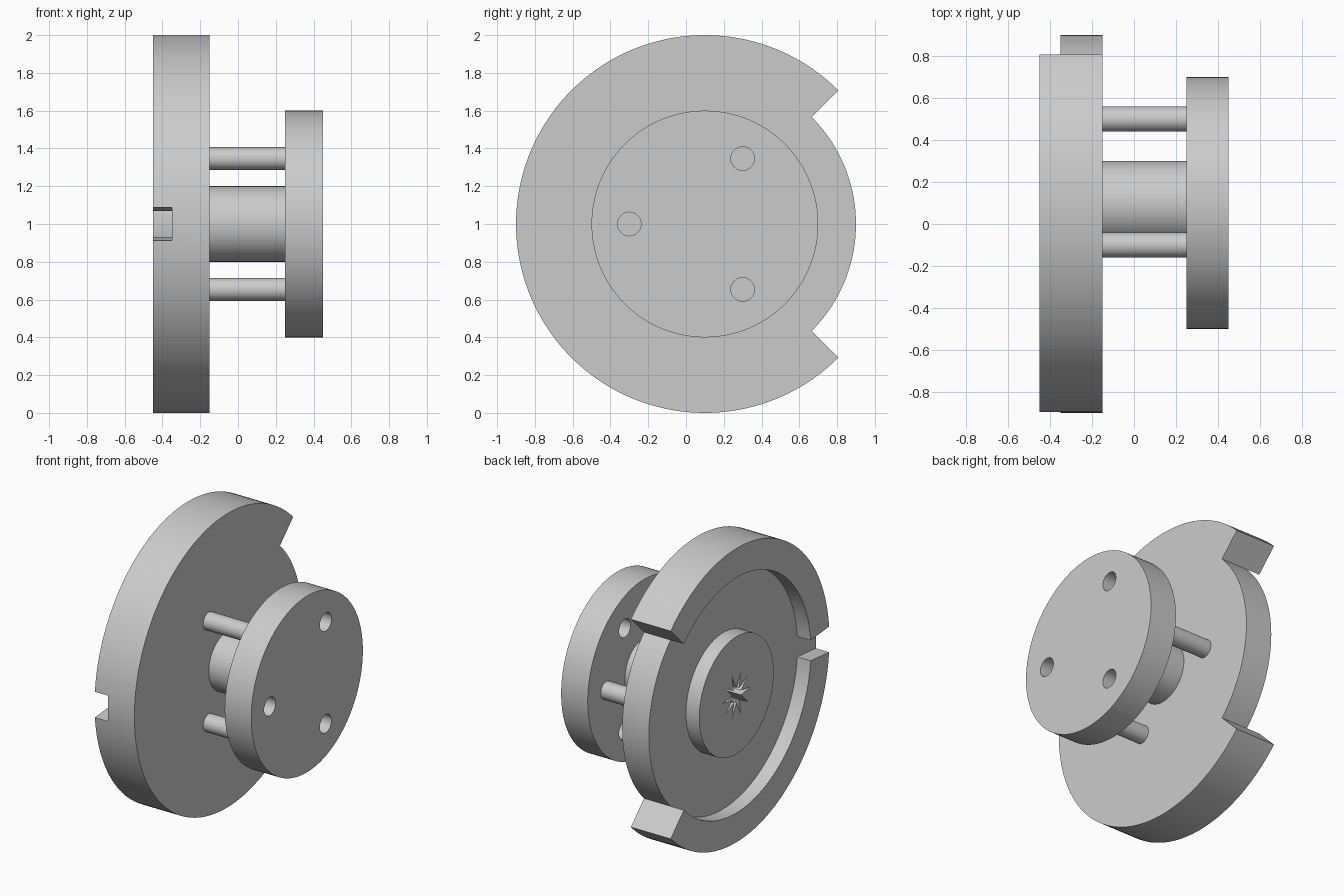
import bpy
import bmesh
from math import sin, cos, radians

old = bpy.data.objects.get("Cube")
if old:
    bpy.data.objects.remove(old, do_unlink=True)

# Single plain grey for the whole part
grey = bpy.data.materials.new("plain_grey")
grey.use_nodes = True
colour = (0.6, 0.6, 0.6, 1)
grey.diffuse_color = colour
grey.node_tree.nodes["Principled BSDF"].inputs["Base Color"].default_value = colour

AXIS_Y, AXIS_Z = 0.1, 1.0   # the common axle, parallel to x


def arc(radius, start, end, step=2.5):
    """Points on an arc about the axle, angles in degrees from +y."""
    n = max(1, round(abs(end - start) / step))
    angles = [radians(start + (end - start) * i / n) for i in range(n + 1)]
    return [(radius * cos(a), radius * sin(a)) for a in angles]


def circle(radius, angle=0, offset=0, step=2.5):
    """Full circle, optionally moved out from the axle."""
    cy, cz = offset * cos(radians(angle)), offset * sin(radians(angle))
    return [(cy + y, cz + z) for y, z in arc(radius, 0, 360, step)[:-1]]


def prism(name, profile, x0, x1):
    """Extrude a profile in the y-z plane from x0 to x1."""
    bm = bmesh.new()
    face = bm.faces.new([bm.verts.new((x0, AXIS_Y + y, AXIS_Z + z)) for y, z in profile])
    out = bmesh.ops.extrude_face_region(bm, geom=[face])
    moved = [v for v in out["geom"] if isinstance(v, bmesh.types.BMVert)]
    bmesh.ops.translate(bm, verts=moved, vec=(x1 - x0, 0, 0))
    if not any(f.is_valid and all(abs(v.co.x - x0) < 1e-6 for v in f.verts) for f in bm.faces):
        bm.faces.new([v for v in bm.verts if abs(v.co.x - x0) < 1e-6])
    bmesh.ops.recalc_face_normals(bm, faces=bm.faces[:])
    mesh = bpy.data.meshes.new(name)
    bm.to_mesh(mesh)
    bm.free()
    mesh.materials.append(grey)
    obj = bpy.data.objects.new(name, mesh)
    bpy.context.collection.objects.link(obj)
    return obj


def combine(target, other, operation):
    """Apply a boolean and discard the helper."""
    mod = target.modifiers.new("combine", "BOOLEAN")
    mod.operation, mod.object, mod.solver = operation, other, "EXACT"
    bpy.context.view_layer.objects.active = target
    bpy.ops.object.modifier_apply(modifier=mod.name)
    bpy.data.objects.remove(other, do_unlink=True)


parts = []

# Large plate, stepped in over a quarter turn at the back
plate = prism("large_plate", arc(1, 45, 315) + arc(0.8, 315, 405), -0.35, -0.15)

# Raised rim in two arcs, with a narrow slot at the front
for start, end in ((45, 175), (185, 315)):
    rim = prism("rim", arc(1, start, end) + arc(0.8, end, start), -0.45, -0.35)
    combine(plate, rim, "UNION")

# Central boss with a star-shaped socket
combine(plate, prism("boss", circle(0.4), -0.45, -0.35), "UNION")
star = []
for i in range(20):
    r = 0.05 if i % 2 else 0.15
    a = radians(18 * i)
    star.append((r * cos(a), r * sin(a)))
combine(plate, prism("star_cutter", star, -0.5, -0.25), "DIFFERENCE")
parts.append(plate)

# Hub joining the two plates
parts.append(prism("hub", circle(0.2, step=5), -0.15, 0.25))

# Three pins, alternating with three through holes in the small plate
small = prism("small_plate", circle(0.6), 0.25, 0.45)
for k in range(3):
    pin_angle = 120 * k
    parts.append(prism(f"pin_{k + 1}", circle(0.06, pin_angle, 0.4, 10), -0.15, 0.25))
    hole = prism("hole_cutter", circle(0.0625, pin_angle + 60, 0.4, 10), 0.2, 0.5)
    combine(small, hole, "DIFFERENCE")
parts.append(small)

# Smooth round walls, keep the corners sharp
bpy.ops.object.select_all(action="DESELECT")
for obj in parts:
    obj.select_set(True)
bpy.context.view_layer.objects.active = plate
bpy.ops.object.shade_smooth_by_angle(angle=radians(30))
